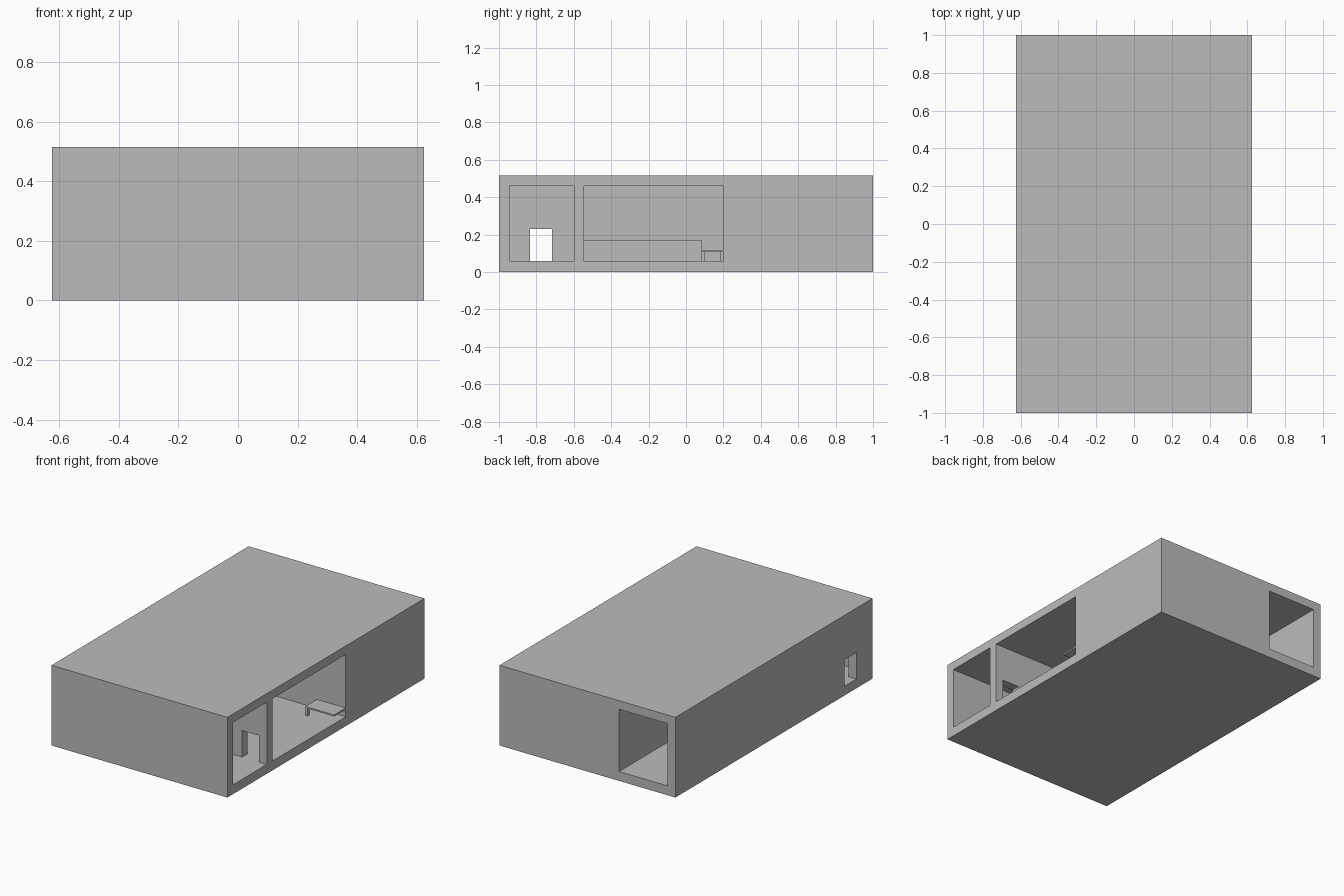
import bpy

cube = bpy.data.objects.get("Cube")
if cube:
    bpy.data.objects.remove(cube, do_unlink=True)

grey = bpy.data.materials.new("plain_grey")
grey.use_nodes = True
grey.diffuse_color = (0.5, 0.5, 0.5, 1)
grey.node_tree.nodes["Principled BSDF"].inputs["Base Color"].default_value = (0.5, 0.5, 0.5, 1)


def box(name, xs, ys, zs):
    """Axis-aligned box from its x, y and z ranges."""
    ranges = (xs, ys, zs)
    bpy.ops.mesh.primitive_cube_add(size=1)
    ob = bpy.context.object
    ob.name = name
    for v in ob.data.vertices:
        v.co = [lo if c < 0 else hi for c, (lo, hi) in zip(v.co, ranges)]
    ob.data.materials.append(grey)
    return ob


HALF_W, HEIGHT = 0.625, 0.515
FLOOR, CEILING, DOOR_TOP = 0.06, 0.46, 0.23
INNER_X = -0.57
OUT = 0.1  # how far cutters reach past the shell

# Solid building shell
shell = box("building_shell", (-HALF_W, HALF_W), (-1, 1), (0, HEIGHT))

# Rooms with open ends, and the two doorways
room = (FLOOR, CEILING)
door = (FLOOR, DOOR_TOP)
cutters = [
    box("front_room_cutter", (INNER_X, HALF_W + OUT), (-0.945, -0.6), room),
    box("main_room_cutter", (INNER_X, HALF_W + OUT), (-0.545, 0.2), room),
    box("rear_passage_cutter", (INNER_X, -0.225), (0, 1 + OUT), room),
    box("side_door_cutter", (-HALF_W - OUT, INNER_X + OUT), (-0.835, -0.717), door),
    box("partition_door_cutter", (0.45, 0.57), (-0.65, -0.5), door),
]
for cutter in cutters:
    cutter.hide_render = True
    bpy.context.view_layer.objects.active = shell
    mod = shell.modifiers.new("cut", "BOOLEAN")
    mod.operation = "DIFFERENCE"
    mod.solver = "EXACT"
    mod.object = cutter
    bpy.ops.object.modifier_apply(modifier=mod.name)
    bpy.data.objects.remove(cutter, do_unlink=True)

# Low counter along the far wall of the main room
box("low_counter", (INNER_X, -0.25), (-0.545, 0.083), (FLOOR, 0.172))

# Bench beside the main room wall, legs at its inner end
box("bench_top", (0.42, HALF_W), (0.083, 0.2), (0.107, 0.117))
for name, y in (("bench_front_leg", 0.083), ("bench_back_leg", 0.183)):
    box(name, (0.42, 0.437), (y, y + 0.017), (FLOOR, 0.107))
